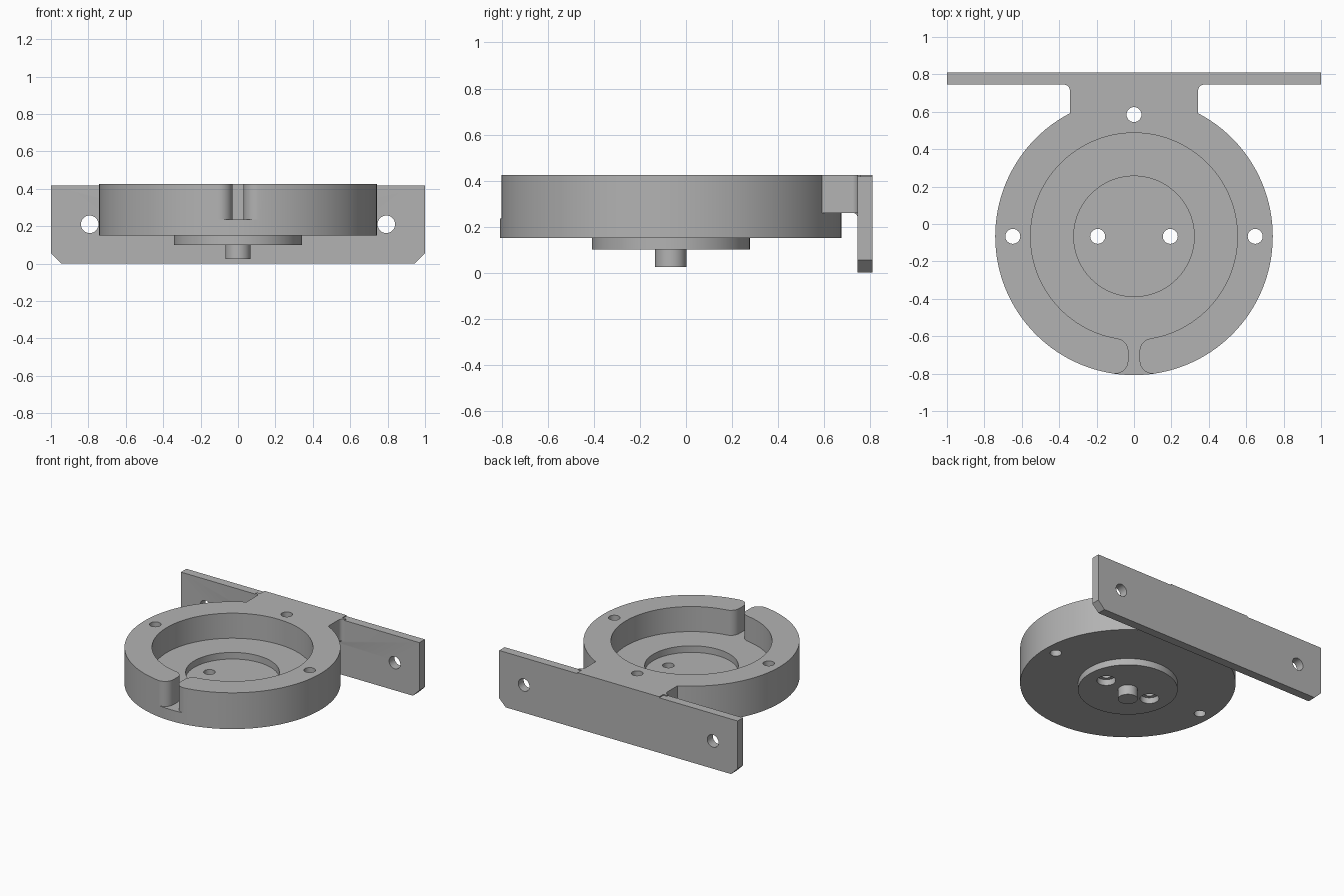
import bpy
import bmesh
from math import cos, sin, pi, atan2, sqrt, radians
from mathutils import Vector

if "Cube" in bpy.data.objects:
    bpy.data.objects.remove(bpy.data.objects["Cube"])

CY = -0.066                      # centre line of the round housing
R_OUT, R_POCKET = 0.742, 0.553
TOP, FLOOR, BASE = 0.425, 0.235, 0.15

grey = bpy.data.materials.new("machined grey")
grey.use_nodes = True
colour = (0.45, 0.45, 0.45, 1)
grey.diffuse_color = colour
grey.node_tree.nodes["Principled BSDF"].inputs["Base Color"].default_value = colour


def prism(name, outline, axis, lo, hi):
    """Extrude a 2D outline along one axis."""
    place = {"X": lambda a, b, h: (h, a, b),
             "Y": lambda a, b, h: (a, h, b),
             "Z": lambda a, b, h: (a, b, h)}[axis]
    bm = bmesh.new()
    face = bm.faces.new([bm.verts.new(place(a, b, lo)) for a, b in outline])
    grown = bmesh.ops.extrude_face_region(bm, geom=[face])["geom"]
    shift = Vector(place(0, 0, hi - lo))
    bmesh.ops.translate(bm, vec=shift,
                        verts=[v for v in grown if isinstance(v, bmesh.types.BMVert)])
    bmesh.ops.recalc_face_normals(bm, faces=bm.faces)
    mesh = bpy.data.meshes.new(name)
    bm.to_mesh(mesh)
    bm.free()
    mesh.materials.append(grey)
    obj = bpy.data.objects.new(name, mesh)
    bpy.context.collection.objects.link(obj)
    return obj


def arc(cx, cy, r, start, end, n):
    return [(cx + r * cos(start + (end - start) * i / n),
             cy + r * sin(start + (end - start) * i / n)) for i in range(n + 1)]


def disc(name, x, y, r, lo, hi, axis="Z", n=96):
    return prism(name, arc(x, y, r, 0, 2 * pi, n)[:-1], axis, lo, hi)


def mirrored(half):
    """Close a right-hand outline with its mirror image."""
    return half + [(-x, y) for x, y in reversed(half)]


def combine(target, tool, operation):
    mod = target.modifiers.new(operation, "BOOLEAN")
    mod.operation, mod.solver, mod.object = operation, "EXACT", tool
    bpy.context.view_layer.objects.active = target
    bpy.ops.object.modifier_apply(modifier=mod.name)
    bpy.data.objects.remove(tool)


# Round housing
body = disc("mount_body", 0, CY, R_OUT, BASE, TOP, n=128)

# Neck with rounded corners against the plate
half_neck = [(0.343, 0.55)] + arc(0.373, 0.715, 0.03, pi, pi / 2, 6) + [(0.373, 0.81)]
half_neck[-1:] = [(0.373, 0.76), (0.343, 0.76), (0.343, 0.81)]
combine(body, prism("neck", mirrored(half_neck), "Z", 0.26, TOP), "UNION")

# Fillet under the neck
fillet = arc(0.725, 0.24, 0.02, pi / 2, 0, 5) + [(0.77, 0.24), (0.77, 0.28), (0.725, 0.28)]
combine(body, prism("neck_fillet", fillet, "X", -0.343, 0.343), "UNION")

# Mounting plate with clipped lower corners
half_plate = [(0.945, 0), (1, 0.055), (1, 0.417)]
combine(body, prism("plate", mirrored(half_plate), "Y", 0.745, 0.81), "UNION")

# Pocket and its front slot, cut as one keyhole shape
gap, f = 0.03, 0.07
cx = gap + f
y_in = CY - sqrt((R_POCKET + f) ** 2 - cx ** 2)
y_out = CY - sqrt((R_OUT - f) ** 2 - cx ** 2)
lip_in = atan2(CY - y_in, -cx)
lip_out = atan2(y_out - CY, cx)
outer_lip = arc(cx, y_out, f, lip_out, -pi, 10)
inner_lip = arc(cx, y_in, f, pi, lip_in, 10)
touch = inner_lip[-1]
wall = arc(0, CY, R_POCKET, atan2(touch[1] - CY, touch[0]), pi / 2, 56)[1:-1]
keyhole = [(outer_lip[0][0], -0.95)] + outer_lip + inner_lip + wall
combine(body, prism("pocket", mirrored(keyhole), "Z", FLOOR, 0.6), "DIFFERENCE")

# Boss and centre pin underneath
combine(body, disc("boss", 0, CY, 0.343, 0.1, 0.17), "UNION")
combine(body, disc("pin", 0, CY, 0.068, 0.025, 0.13, n=48), "UNION")

# Shallow round recess in the pocket floor
combine(body, disc("recess", 0, CY, 0.322, 0.185, 0.5), "DIFFERENCE")

# Screw holes, the inner pair counterbored from below
for side in (-1, 1):
    for name, x, y, r, lo, hi, axis in (
            ("rim_hole", 0.648, CY, 0.04, 0, 0.6, "Z"),
            ("floor_hole", 0.194, CY, 0.04, 0, 0.6, "Z"),
            ("counterbore", 0.194, CY, 0.065, 0, 0.145, "Z"),
            ("plate_hole", 0.793, 0.21, 0.047, 0.7, 0.9, "Y")):
        combine(body, disc(name, side * x, y, r, lo, hi, axis, 32), "DIFFERENCE")
combine(body, disc("neck_hole", 0, 0.585, 0.04, 0, 0.6, n=32), "DIFFERENCE")

bpy.ops.object.select_all(action="DESELECT")
body.select_set(True)
bpy.context.view_layer.objects.active = body
bpy.ops.object.shade_smooth_by_angle(angle=radians(30))
